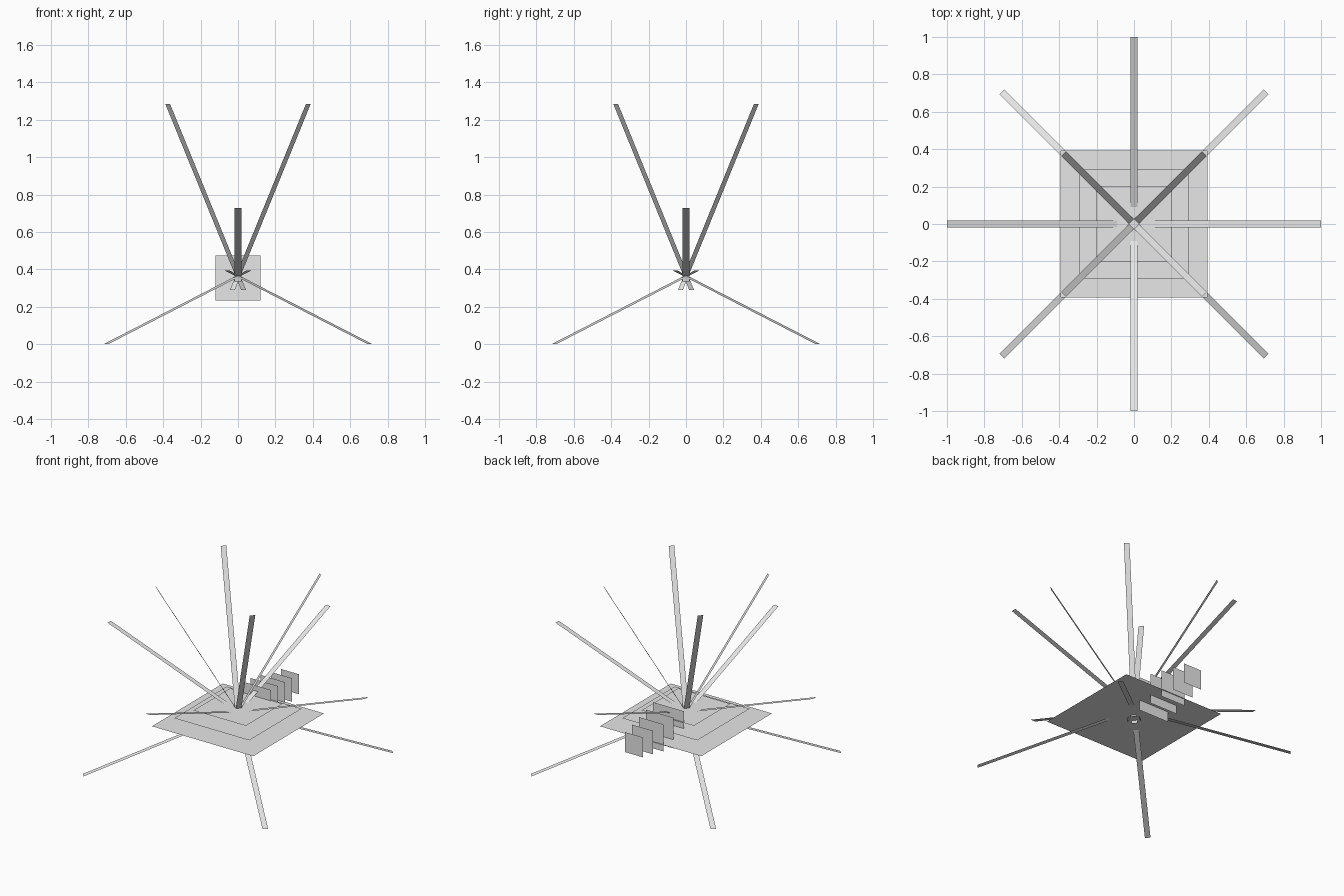
import bpy
import math
from mathutils import Matrix, Vector

if "Cube" in bpy.data.objects:
    bpy.data.objects.remove(bpy.data.objects["Cube"])

grey = bpy.data.materials.new("light_grey")
grey.diffuse_color = (0.8, 0.8, 0.8, 1)
grey.use_nodes = True
grey.node_tree.nodes["Principled BSDF"].inputs["Base Color"].default_value = grey.diffuse_color

HUB_Z = 0.364            # height where all rays cross
RAY_START, RAY_END = -0.085, 1.064
RAY_HALF_WIDTH = 0.018


def sheet(name, corners, matrix):
    """A single flat four-sided sheet."""
    mesh = bpy.data.meshes.new(name)
    mesh.from_pydata([matrix @ Vector(c) for c in corners], [], [(0, 1, 2, 3)])
    mesh.materials.append(grey)
    obj = bpy.data.objects.new(name, mesh)
    bpy.context.collection.objects.link(obj)
    return obj


def square(name, half, matrix):
    return sheet(name, [(-half, -half, 0), (half, -half, 0),
                        (half, half, 0), (-half, half, 0)], matrix)


def ray(name, azimuth, elevation):
    """A thin strip running out of the hub, its width kept level."""
    w = RAY_HALF_WIDTH
    matrix = (Matrix.Translation((0, 0, HUB_Z))
              @ Matrix.Rotation(math.radians(azimuth), 4, 'Z')
              @ Matrix.Rotation(math.radians(-elevation), 4, 'Y'))
    sheet(name, [(RAY_START, -w, 0), (RAY_END, -w, 0),
                 (RAY_END, w, 0), (RAY_START, w, 0)], matrix)


# Three rings of four rays: low rising, drooping and steep
for i in range(4):
    ray(f"rising_ray_{i + 1}", 90 * i, 20)
    ray(f"drooping_ray_{i + 1}", 45 + 90 * i, -20)
    ray(f"steep_ray_{i + 1}", 45 + 90 * i, 60)

# Stacked level squares, shrinking upwards
for i, (half, z) in enumerate([(0.393, 0.307), (0.291, 0.352), (0.203, 0.397)]):
    square(f"level_square_{i + 1}", half, Matrix.Translation((0, 0, z)))

# Row of upright squares, shrinking towards the back
for i in range(5):
    square(f"upright_square_{i + 1}", 0.12 - 0.0125 * i,
           Matrix.Translation((0, 0.195 + 0.096 * i, 0.354))
           @ Matrix.Rotation(math.pi / 2, 4, 'X'))
